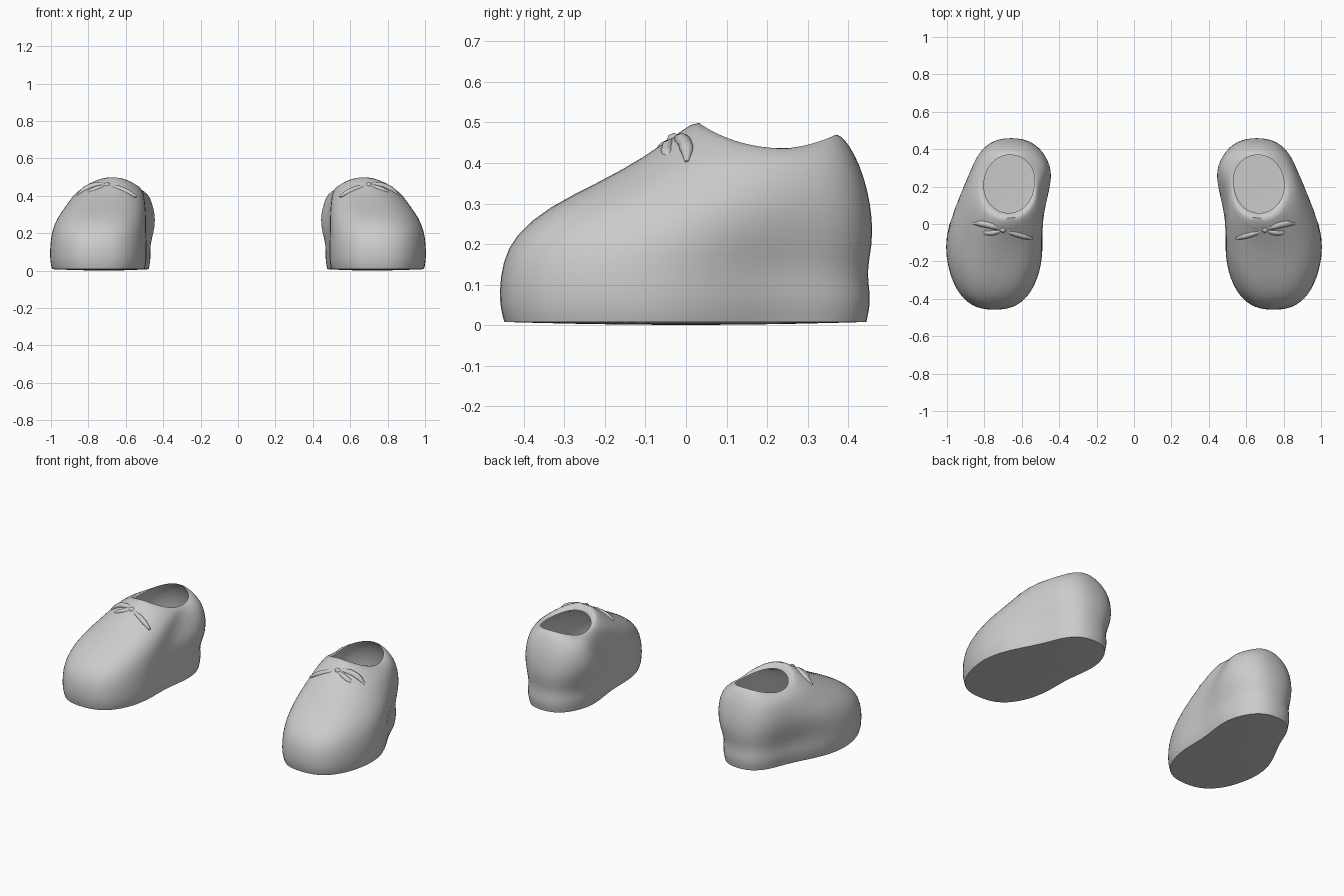
import bpy, bmesh, math

if "Cube" in bpy.data.objects:
    bpy.data.objects.remove(bpy.data.objects["Cube"])

leather = bpy.data.materials.new("grey leather")
leather.diffuse_color = (0.6, 0.6, 0.6, 1)
leather.use_nodes = True
leather.node_tree.nodes["Principled BSDF"].inputs["Base Color"].default_value = leather.diffuse_color

SEG = 32
MID_X = -0.705
# rim to sole: y front, y back, z front, z back, side dip,
#              centre x front, half width front, centre x heel, half width heel
RINGS = [
    (0.058, 0.370, 0.468, 0.470, 0.035, -0.670, 0.135, -0.662, 0.137),
    (0.035, 0.382, 0.512, 0.468, 0.050, -0.672, 0.148, -0.660, 0.152),
    (-0.01, 0.402, 0.482, 0.447, 0.038, -0.678, 0.172, -0.658, 0.178),
    (-0.10, 0.430, 0.416, 0.395, 0.005, -0.690, 0.195, -0.655, 0.208),
    (-0.22, 0.450, 0.350, 0.330, 0.0, -0.707, 0.220, -0.655, 0.232),
    (-0.34, 0.461, 0.293, 0.265, 0.0, -0.728, 0.245, -0.655, 0.244),
    (-0.425, 0.462, 0.222, 0.200, 0.0, -0.742, 0.260, -0.658, 0.236),
    (-0.455, 0.446, 0.155, 0.128, 0.0, -0.746, 0.266, -0.664, 0.216),
    (-0.463, 0.458, 0.080, 0.075, 0.0, -0.746, 0.268, -0.664, 0.221),
    (-0.458, 0.453, 0.035, 0.035, 0.0, -0.746, 0.264, -0.664, 0.215),
    (-0.450, 0.447, 0.008, 0.008, 0.0, -0.746, 0.256, -0.664, 0.210),
]


def ring_points(index, sign):
    """Foot-shaped outline that swings from the ball of the foot to the heel."""
    yf, yb, zf, zb, dip, cf, wf, cb, wb = RINGS[index]
    power = max(0.8, 0.97 - 0.05 * index)
    arch = 0.018 * min(index / 4, 1)
    pts = []
    for i in range(SEG):
        t = 2 * math.pi * i / SEG
        u, c = math.sin(t), math.cos(t)
        v = math.copysign(abs(c) ** power, c)
        across = math.copysign(abs(u) ** power, u)
        k = min(max((v + 0.2) / 0.85, 0), 1)
        k = k * k * (3 - 2 * k)
        x = cf + (cb - cf) * k + (wf + (wb - wf) * k) * across
        # pinch the inner arch
        x -= arch * max(across, 0) * math.exp(-((v - 0.07) / 0.28) ** 2)
        y = (yf + yb) / 2 + (yb - yf) / 2 * v
        z = zf + (zb - zf) * (v + 1) / 2 - dip * across ** 2
        pts.append((sign * x, y, z))
    return pts


def finish(obj):
    """Bake curves and modifiers into a smooth mesh."""
    bpy.ops.object.select_all(action='DESELECT')
    obj.select_set(True)
    bpy.context.view_layer.objects.active = obj
    bpy.ops.object.convert(target='MESH')
    bpy.ops.object.shade_smooth_by_angle(angle=math.radians(50))


def make_shoe(name, sign):
    bm = bmesh.new()
    rows = [[bm.verts.new(p) for p in ring_points(n, sign)] for n in range(len(RINGS))]
    # inner sole ring, then a centre point
    mid = sign * MID_X
    rows.append([bm.verts.new((mid + (v.co.x - mid) * 0.6, v.co.y * 0.6, 0.003))
                 for v in rows[-1]])
    for a, b in zip(rows, rows[1:]):
        for i in range(SEG):
            j = (i + 1) % SEG
            bm.faces.new((a[i], a[j], b[j], b[i]))
    centre = bm.verts.new((mid, 0, 0.0))
    for i in range(SEG):
        bm.faces.new((rows[-1][i], rows[-1][(i + 1) % SEG], centre))
    # keep the sole edge crisp
    crease = bm.edges.layers.float.new("crease_edge")
    sole = rows[len(RINGS) - 1]
    for i in range(SEG):
        bm.edges.get((sole[i], sole[(i + 1) % SEG]))[crease] = 1.0
    if sign < 0:
        bmesh.ops.reverse_faces(bm, faces=bm.faces[:])
    me = bpy.data.meshes.new(name)
    bm.to_mesh(me)
    bm.free()
    me.materials.append(leather)
    obj = bpy.data.objects.new(name, me)
    bpy.context.collection.objects.link(obj)
    mod = obj.modifiers.new("smooth", 'SUBSURF')
    mod.levels = mod.render_levels = 1
    finish(obj)


def make_strand(name, sign, pts, thickness):
    """Tapered lace strand; each point is x, y, z, relative radius."""
    cu = bpy.data.curves.new(name, 'CURVE')
    cu.dimensions = '3D'
    cu.bevel_depth = thickness
    cu.bevel_resolution = 2
    cu.resolution_u = 5
    cu.use_fill_caps = True
    sp = cu.splines.new('BEZIER')
    sp.bezier_points.add(len(pts) - 1)
    for bp, (x, y, z, rad) in zip(sp.bezier_points, pts):
        bp.co = (sign * x, y, z)
        bp.radius = rad
        bp.handle_left_type = bp.handle_right_type = 'AUTO'
    cu.materials.append(leather)
    obj = bpy.data.objects.new(name, cu)
    bpy.context.collection.objects.link(obj)
    finish(obj)


# bow: two fat loops, two thin tails and a knot
STRANDS = {
    "outer_lace_loop": (0.018, [(-0.70, -0.025, 0.455, 0.5), (-0.755, -0.010, 0.456, 1),
                                (-0.815, 0.002, 0.434, 1), (-0.86, 0.002, 0.402, 0.3)]),
    "inner_lace_loop": (0.018, [(-0.70, -0.025, 0.455, 0.5), (-0.65, -0.012, 0.456, 1),
                                (-0.60, -0.005, 0.440, 1), (-0.56, -0.015, 0.415, 0.3)]),
    "outer_lace_tail": (0.015, [(-0.70, -0.03, 0.452, 0.6), (-0.75, -0.045, 0.440, 1),
                                (-0.79, -0.045, 0.420, 1), (-0.82, -0.030, 0.395, 0.4)]),
    "inner_lace_tail": (0.015, [(-0.70, -0.03, 0.452, 0.6), (-0.64, -0.050, 0.440, 1),
                                (-0.59, -0.066, 0.420, 1), (-0.545, -0.078, 0.396, 0.4)]),
    "lace_knot": (0.018, [(-0.718, -0.03, 0.454, 0.5), (-0.70, -0.03, 0.456, 1),
                          (-0.682, -0.03, 0.454, 0.5)]),
}

# part data describes the shoe on the -x side; sign -1 mirrors it
for label, sign in (("left", 1), ("right", -1)):
    make_shoe(label + "_shoe", sign)
    for part, (thick, pts) in STRANDS.items():
        make_strand(label + "_" + part, sign, pts, thick)
